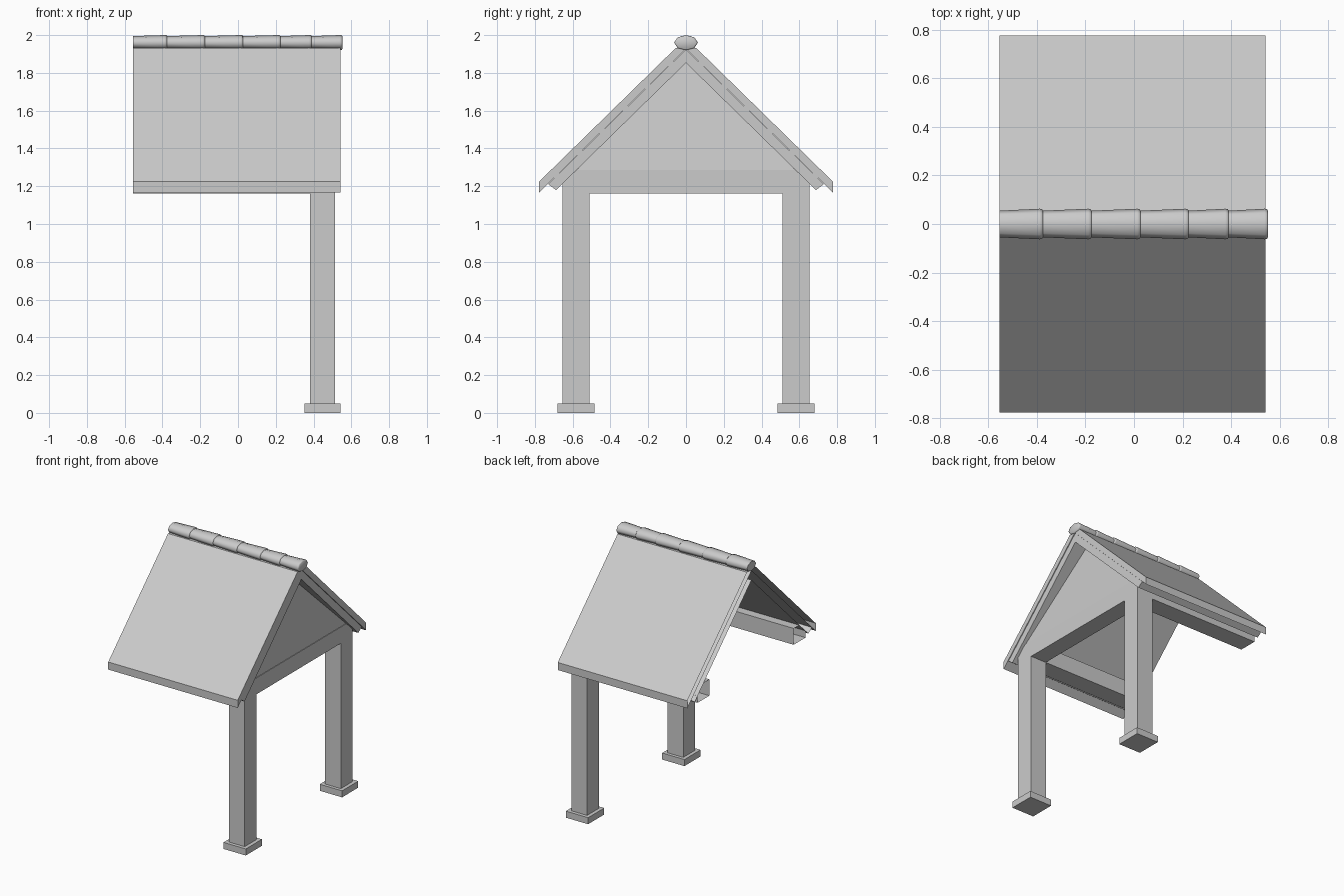
import bpy
import bmesh
import math

cube = bpy.data.objects.get("Cube")
if cube:
    bpy.data.objects.remove(cube, do_unlink=True)

GREY = (0.6, 0.6, 0.6, 1.0)
mat = bpy.data.materials.new("plain grey")
mat.use_nodes = True
mat.diffuse_color = GREY
mat.node_tree.nodes["Principled BSDF"].inputs["Base Color"].default_value = GREY


def finish(name, bm):
    bmesh.ops.recalc_face_normals(bm, faces=bm.faces[:])
    mesh = bpy.data.meshes.new(name)
    bm.to_mesh(mesh)
    bm.free()
    mesh.materials.append(mat)
    obj = bpy.data.objects.new(name, mesh)
    bpy.context.collection.objects.link(obj)
    return obj


def loft(name, rings, cap_start=True):
    """Join matching rings of points, closing the far end and optionally the near one."""
    bm = bmesh.new()
    loops = [[bm.verts.new(p) for p in ring] for ring in rings]
    n = len(loops[0])
    for a, b in zip(loops, loops[1:]):
        for i in range(n):
            j = (i + 1) % n
            bm.faces.new((a[i], a[j], b[j], b[i]))
    bm.faces.new(loops[-1])
    if cap_start:
        bm.faces.new(loops[0])
    return finish(name, bm)


def prism(name, profile, x0, x1, cap_start=True):
    """Extrude a (y, z) profile along x."""
    return loft(name, [[(x, y, z) for y, z in profile] for x in (x0, x1)], cap_start)


def mirrored(half):
    """Complete a half profile whose points all have y > 0."""
    return half + [(-y, z) for y, z in reversed(half)]


def box(name, x0, x1, y0, y1, z0, z1):
    return prism(name, [(y0, z0), (y1, z0), (y1, z1), (y0, z1)], x0, x1)


LEFT_END, RIGHT_END = -0.555, 0.542
POST_X = (0.38, 0.514)
INNER, OUTER = 0.51, 0.653
PITCH = 0.978
BEAM_Z, BEAM_TOP = 1.162, 1.287


# Roof boards: two stacked chevrons, flattened at the ridge and open at the cut end
def chevron(top, bottom, y_ridge, y_top, y_bottom):
    upper = [(y, top - PITCH * y) for y in (y_ridge, y_top)]
    lower = (y_bottom, bottom - PITCH * y_bottom)
    return upper + [lower, (0, bottom), (-lower[0], lower[1])] + [(-y, z) for y, z in reversed(upper)]


prism("roof_slab", chevron(1.985, 1.927, 0.054, 0.777, 0.777), LEFT_END, RIGHT_END, False)
prism("roof_underlayer", chevron(1.925, 1.853, 0.005, 0.73, 0.688), LEFT_END, RIGHT_END - 0.005, False)

# Posts, feet and side beams, one set on each side
for side, s in (("front", -1), ("back", 1)):
    inner, outer = INNER * s, OUTER * s
    box(side + "_post", *POST_X, inner, outer, 0.05, BEAM_Z)
    box(side + "_foot", 0.353, RIGHT_END, 0.485 * s, 0.68 * s, 0, 0.05)
    beam = [(inner, BEAM_Z), (outer, BEAM_Z), (outer, 1.215), (0.58 * s, 1.285), (inner, BEAM_TOP)]
    prism(side + "_beam", beam, LEFT_END, POST_X[0], False)

# Cross beam between the posts and the gable panel leaning back above it
prism("cross_beam", mirrored([(OUTER, BEAM_Z), (OUTER, 1.215), (0.578, BEAM_TOP)]), *POST_X)
loft("gable_panel", [[(base, -0.578, BEAM_TOP), (base, 0.578, BEAM_TOP), (base - 0.08, 0, 1.86)]
                     for base in (0.5, 0.51)])


# Ridge tiles, each flaring towards its right end with a soft lip
def oval(x, size, sides=8):
    angles = [math.tau * i / sides for i in range(sides)]
    return [(x, 0.063 * size * math.cos(a), 1.96 + 0.04 * size * math.sin(a)) for a in angles]


joints = [LEFT_END, -0.375, -0.175, 0.027, 0.225, 0.39, 0.552]
for i, (x0, x1) in enumerate(zip(joints, joints[1:])):
    tile = loft("ridge_tile_%d" % (i + 1),
                [oval(x0, 0.87), oval(x1 - 0.014, 1.0), oval(x1 - 0.004, 0.98), oval(x1, 0.86)])
    bpy.ops.object.select_all(action="DESELECT")
    tile.select_set(True)
    bpy.context.view_layer.objects.active = tile
    bpy.ops.object.shade_smooth_by_angle(angle=math.radians(70))
